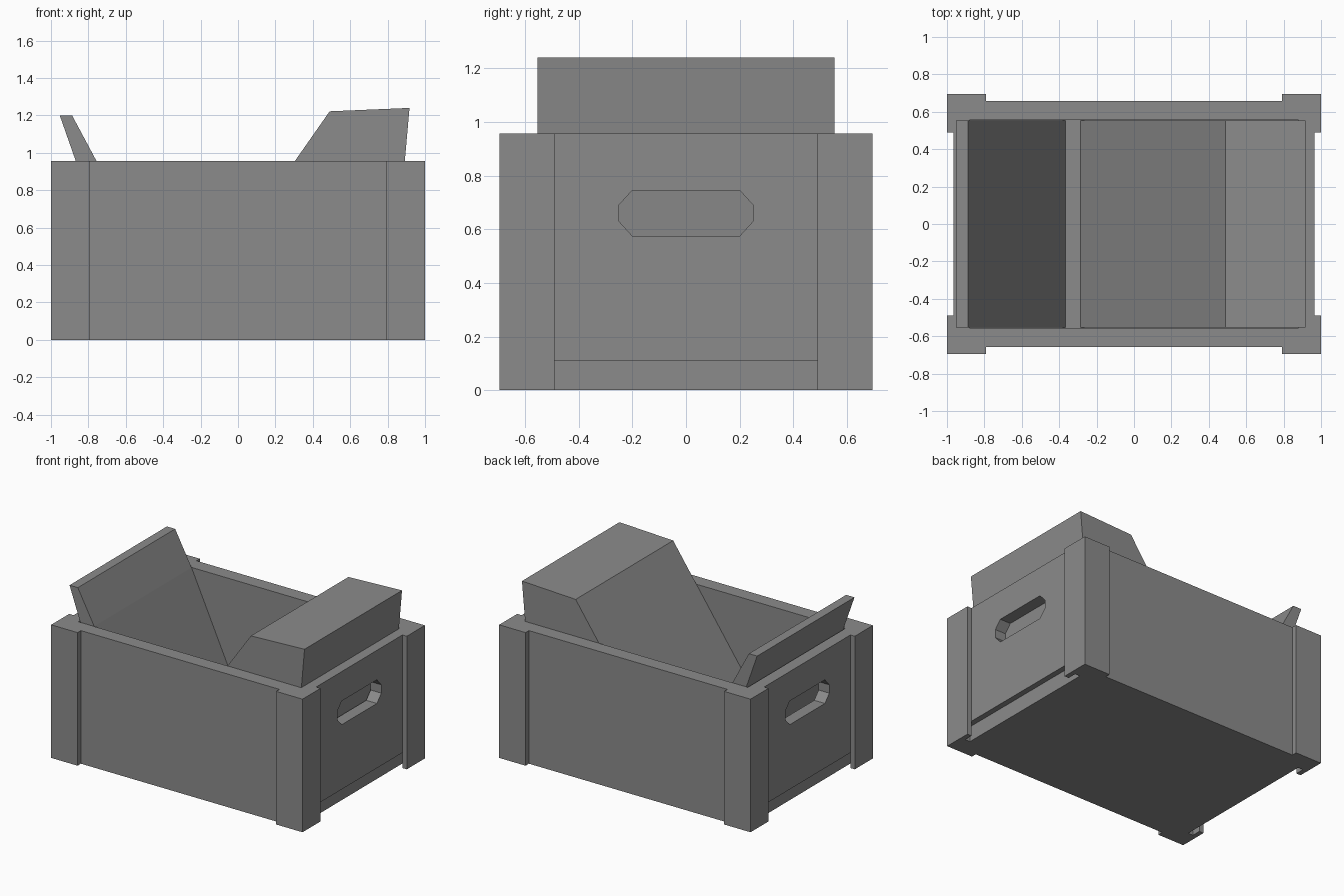
import bpy
import bmesh
from mathutils import Vector

cube = bpy.data.objects.get("Cube")
if cube:
    bpy.data.objects.remove(cube, do_unlink=True)

grey = bpy.data.materials.new("plain grey")
grey.use_nodes = True
COLOUR = (0.26, 0.26, 0.26, 1)
grey.diffuse_color = COLOUR
grey.node_tree.nodes["Principled BSDF"].inputs["Base Color"].default_value = COLOUR

HEIGHT = 0.957
FLOOR = 0.11
INNER_Y = 0.555
INNER_X = 0.88
WALL_Y = 0.657
WALL_X = 0.965


def extrude_loops(name, loops, depth):
    """Fill an outline (further loops are holes) and extrude it by a vector."""
    bm = bmesh.new()
    edges = []
    for loop in loops:
        verts = [bm.verts.new(p) for p in loop]
        edges += [bm.edges.new((a, b)) for a, b in zip(verts, verts[1:] + verts[:1])]
    if len(loops) == 1:
        faces = [bm.faces.new(bm.verts[:])]
    else:
        bmesh.ops.triangle_fill(bm, edges=edges, use_beauty=True)
        faces = bm.faces[:]
    result = bmesh.ops.extrude_face_region(bm, geom=faces, use_keep_orig=True)
    moved = [g for g in result["geom"] if isinstance(g, bmesh.types.BMVert)]
    bmesh.ops.translate(bm, verts=moved, vec=Vector(depth))
    bmesh.ops.recalc_face_normals(bm, faces=bm.faces[:])
    mesh = bpy.data.meshes.new(name)
    bm.to_mesh(mesh)
    bm.free()
    mesh.materials.append(grey)
    obj = bpy.data.objects.new(name, mesh)
    bpy.context.collection.objects.link(obj)
    return obj


def box(name, x0, x1, y0, y1, z0, z1):
    outline = [(x0, y0, z0), (x1, y0, z0), (x1, y1, z0), (x0, y1, z0)]
    return extrude_loops(name, [outline], (0, 0, z1 - z0))


def side_profile(name, points, half_width):
    outline = [(x, -half_width, z) for x, z in points]
    return extrude_loops(name, [outline], (0, 2 * half_width, 0))


# Crate floor, its ends set back under the end panels
box("floor", -0.925, 0.925, -INNER_Y, INNER_Y, 0, FLOOR)

# Long walls
box("front_wall", -WALL_X, WALL_X, -WALL_Y, -INNER_Y, 0, HEIGHT)
box("back_wall", -WALL_X, WALL_X, INNER_Y, WALL_Y, 0, HEIGHT)

# End panels with chamfered hand holes
panel = [(-INNER_Y, FLOOR), (INNER_Y, FLOOR), (INNER_Y, HEIGHT), (-INNER_Y, HEIGHT)]
half_hole = [(0.2, 0.575), (0.25, 0.63), (0.25, 0.69), (0.2, 0.745)]
hole = half_hole + [(-y, z) for y, z in reversed(half_hole)]
for side, sx in (("left", 1), ("right", -1)):
    loops = [[(sx * INNER_X, y, z) for y, z in loop] for loop in (panel, hole)]
    extrude_loops(side + "_end_panel", loops, (sx * (WALL_X - INNER_X), 0, 0))

# L-shaped corner posts wrapped around the outside
post = [(1, 0.695), (0.79, 0.695), (0.79, WALL_Y),
        (WALL_X, WALL_Y), (WALL_X, 0.49), (1, 0.49)]
for side, sx in (("left", 1), ("right", -1)):
    for end, sy in (("front", -1), ("back", 1)):
        outline = [(sx * x, sy * y, 0) for x, y in post]
        extrude_loops(f"{end}_{side}_corner_post", [outline], (0, 0, HEIGHT))

# Two leaning stacks of contents
side_profile("thin_leaning_stack",
             [(-0.953, 1.2), (-0.887, 1.2), (-0.757, HEIGHT), (-0.367, FLOOR), (-0.57, FLOOR)],
             0.553)
side_profile("thick_leaning_stack",
             [(0.49, 1.222), (0.917, 1.24), (0.892, HEIGHT), (0.84, FLOOR), (-0.287, FLOOR)],
             0.554)
